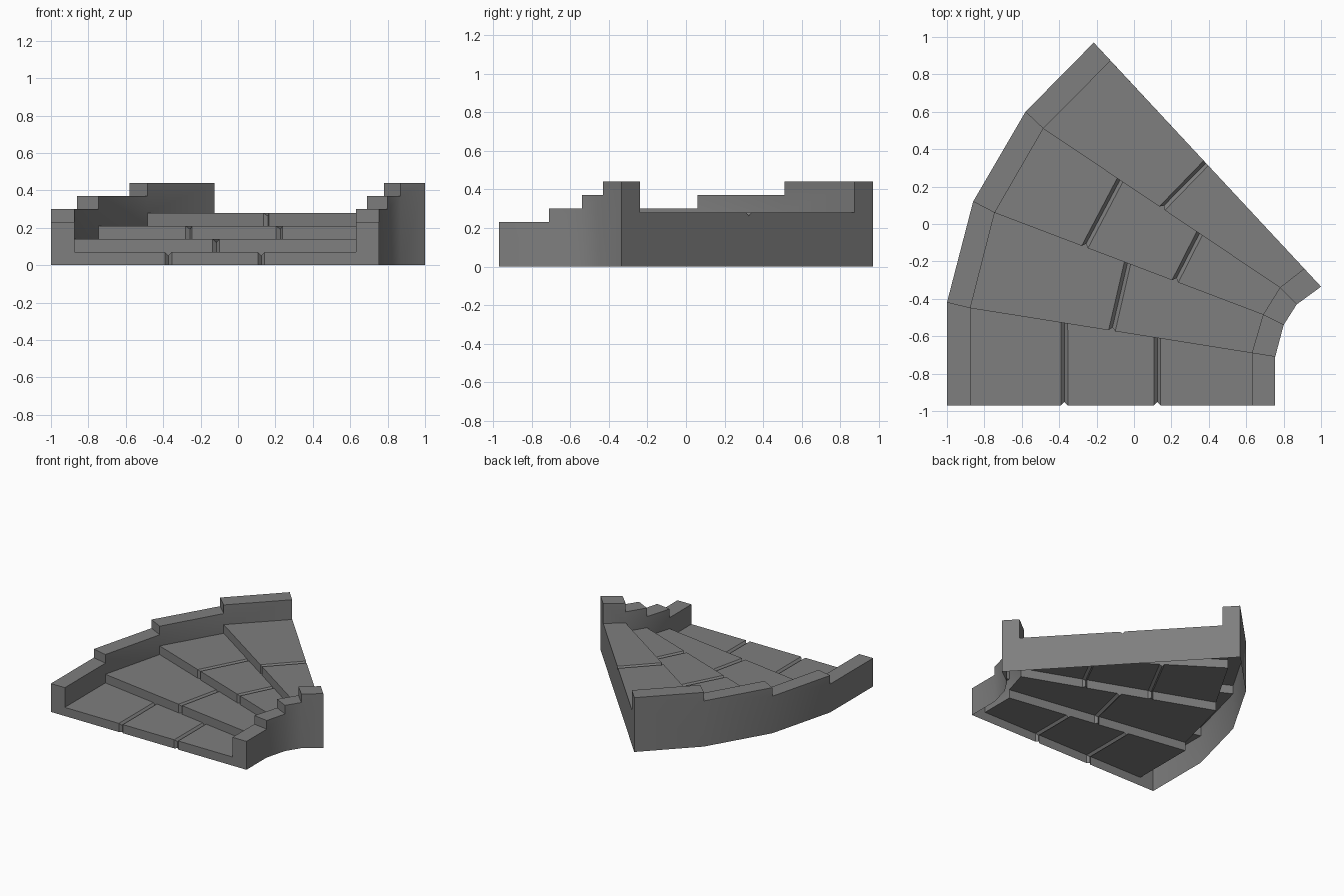
import bpy, bmesh, math
from mathutils import Vector

if "Cube" in bpy.data.objects:
    bpy.data.objects.remove(bpy.data.objects["Cube"])

STEP, PARAPET = 0.07, 0.16          # rise per step, wall height above tread
GROOVE_W, GROOVE_D = 0.018, 0.018   # half width and depth of stone joints

# Plan outlines, front to back, one point per step line
OUT_A = [(-1, -.97), (-1, -.42), (-.86, .12), (-.58, .60), (-.215, .97)]
OUT_B = [(-.875, -.97), (-.875, -.45), (-.745, .06), (-.485, .51), (-.125, .873)]
IN_B = [(.63, -.97), (.63, -.69), (.69, -.485), (.78, -.34), (.91, -.238)]
IN_A = [(.755, -.97), (.755, -.71), (.80, -.54), (.87, -.43), (1, -.335)]
# Joints per step: (x on front line, x on back line)
JOINTS = [[(-.372, -.372), (.125, .125)], [(-.118, -.035)],
          [(-.263, -.075), (.22, .35)], [(.15, .385)]]

stone = bpy.data.materials.new("grey stone")
stone.diffuse_color = (.21, .21, .21, 1)
stone.use_nodes = True
stone.node_tree.nodes["Principled BSDF"].inputs["Base Color"].default_value = stone.diffuse_color


def face(bm, pts, hint):
    """Add a polygon whose normal points along hint."""
    clean = []
    for p in pts:
        p = Vector(p)
        if not clean or (p - clean[-1]).length > 1e-5:
            clean.append(p)
    f = bm.faces.new([bm.verts.new(p) for p in clean])
    f.normal_update()
    if f.normal.dot(Vector(hint)) < 0:
        f.normal_flip()


def finish(name, bm):
    bmesh.ops.remove_doubles(bm, verts=bm.verts, dist=1e-4)
    me = bpy.data.meshes.new(name)
    bm.to_mesh(me)
    bm.free()
    me.materials.append(stone)
    ob = bpy.data.objects.new(name, me)
    bpy.context.collection.objects.link(ob)
    bpy.ops.object.select_all(action='DESELECT')
    ob.select_set(True)
    bpy.context.view_layer.objects.active = ob
    bpy.ops.object.shade_smooth_by_angle(angle=math.radians(30))


def at(p, z):
    return Vector((p[0], p[1], z))


def top(i):
    return (i + 1) * STEP + PARAPET


def side(bm, p, q, i, base, hint):
    """Upright wall panel, sharing edge points with its neighbours."""
    pts = [at(q, base(i))]
    if i < 3:
        pts.append(at(q, base(i + 1)))
    pts += [at(q, top(i)), at(p, top(i))]
    if i > 0:
        pts.append(at(p, top(i - 1)))
    pts.append(at(p, base(i)))
    face(bm, pts, hint)


def wall(name, a, b):
    bm = bmesh.new()
    for i in range(4):
        out = at(a[i], 0) - at(b[i], 0) + at(a[i + 1], 0) - at(b[i + 1], 0)
        side(bm, a[i], a[i + 1], i, lambda k: 0, out)
        side(bm, b[i], b[i + 1], i, lambda k: (k + 1) * STEP, -out)
        face(bm, [at(p, top(i)) for p in (a[i], a[i + 1], b[i + 1], b[i])], (0, 0, 1))
        # upright end of each wall level
        low = top(i - 1) if i else 0
        face(bm, [at(a[i], low), at(b[i], low), at(b[i], top(i)), at(a[i], top(i))], (0, -1, 0))
    finish(name, bm)


def edge_line(i, xs, z, inward):
    """Points across a step line; each joint gives left, sunken middle, right."""
    l, r = at(OUT_B[i], z), at(IN_B[i], z)
    d = (r - l).normalized()
    n = Vector((-d.y, d.x, 0))
    pts = [l]
    for x in xs:
        c = l.lerp(r, (x - l.x) / (r.x - l.x))
        pts += [c - d * GROOVE_W, c + n * inward - Vector((0, 0, GROOVE_D)), c + d * GROOVE_W]
    return pts + [r]


# Steps: treads and risers with V-shaped joints
bm = bmesh.new()
for i in range(4):
    z = (i + 1) * STEP
    front = edge_line(i, [j[0] for j in JOINTS[i]], z, GROOVE_D)
    back = edge_line(i + 1, [j[1] for j in JOINTS[i]], z, 0)
    foot = [at(p, z - STEP) for p in front]
    for k in range(len(front) - 1):
        face(bm, [front[k], front[k + 1], back[k + 1], back[k]], (0, 0, 1))
        face(bm, [foot[k], foot[k + 1], front[k + 1], front[k]], (0, -1, 0))
    for k in range(1, len(front) - 1, 3):   # close the joint ends
        if i < 3:
            face(bm, back[k:k + 3], (0, -1, 0))
        if i > 0:
            face(bm, foot[k:k + 3], (0, 0, 1))
finish("steps", bm)

wall("outer_wall", OUT_A, OUT_B)
wall("inner_wall", IN_A, IN_B)

# Back panel closing the high end, underside left open
bm = bmesh.new()
rim = edge_line(4, [j[1] for j in JOINTS[3]], 4 * STEP, 0)
face(bm, [at(IN_A[4], 0), at(IN_A[4], top(3)), at(IN_B[4], top(3))] + rim[::-1]
     + [at(OUT_B[4], top(3)), at(OUT_A[4], top(3)), at(OUT_A[4], 0)], (1, 1, 0))
finish("back_panel", bm)
